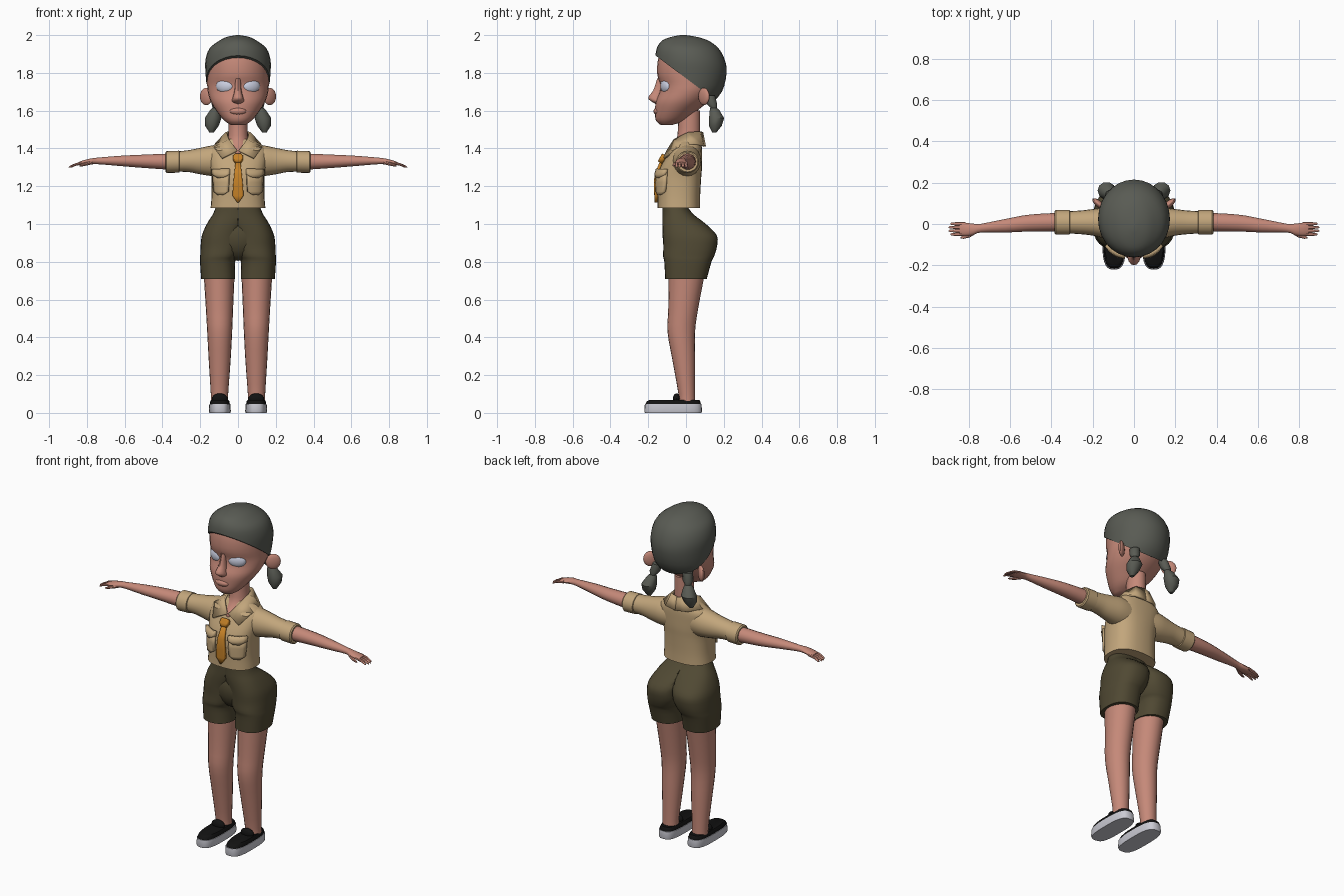
import bpy, bmesh, math
from mathutils import Matrix, Vector

cube = bpy.data.objects.get("Cube")
if cube:
    bpy.data.objects.remove(cube, do_unlink=True)

made = []


def material(name, *rgb):
    mat = bpy.data.materials.new(name)
    mat.use_nodes = True
    mat.diffuse_color = (*rgb, 1)
    mat.node_tree.nodes["Principled BSDF"].inputs["Base Color"].default_value = (*rgb, 1)
    return mat


skin = material("skin", .56, .25, .19)
hair_grey = material("hair grey", .1, .105, .088)
khaki = material("khaki", .54, .38, .2)
olive = material("olive", .08, .066, .033)
orange = material("orange", .56, .22, .02)
black = material("black", .006, .006, .006)
sole_white = material("sole white", .6, .6, .66)
eye_white = material("eye white", .6, .63, .76)


def finish(name, mat, bm, mirror=False, thickness=0):
    bmesh.ops.recalc_face_normals(bm, faces=bm.faces)
    mesh = bpy.data.meshes.new(name)
    bm.to_mesh(mesh)
    bm.free()
    mesh.materials.append(mat)
    obj = bpy.data.objects.new(name, mesh)
    bpy.context.scene.collection.objects.link(obj)
    if thickness:
        solid = obj.modifiers.new("Thickness", 'SOLIDIFY')
        solid.thickness, solid.offset = thickness, 0
    if mirror:
        mod = obj.modifiers.new("Mirror", 'MIRROR')
        mod.use_mirror_merge = False
    made.append(obj)
    return obj


def refine(rows, steps=3):
    """Catmull-Rom interpolation between the given sections."""
    out = []
    last = len(rows) - 1
    for i in range(last):
        a, b, c, d = (rows[max(0, i - 1)], rows[i], rows[i + 1], rows[min(last, i + 2)])
        for s in range(steps):
            t = s / steps
            out.append([q + t / 2 * (r - p + t * (2 * p - 5 * q + 4 * r - w + t * (3 * (q - r) + w - p)))
                        for p, q, r, w in zip(a, b, c, d)])
    return out + [list(rows[-1])]


def loft_mesh(rows, axis='z', power=2, sides=20, clamp=False):
    """Skin sections (position, centre u, centre v, radius u, radius v) along an axis."""
    bm = bmesh.new()
    rings = []
    for t, cu, cv, ru, rv in rows:
        ring = []
        for k in range(sides):
            angle = math.tau * k / sides
            c, s = math.cos(angle), math.sin(angle)
            u = cu + ru * math.copysign(abs(c) ** (2 / power), c)
            v = cv + rv * math.copysign(abs(s) ** (2 / power), s)
            if clamp:
                u = max(u, 0)
            ring.append(bm.verts.new((u, v, t) if axis == 'z' else (t, u, v)))
        rings.append(ring)
    for low, high in zip(rings, rings[1:]):
        for k in range(sides):
            n = (k + 1) % sides
            bm.faces.new((low[k], low[n], high[n], high[k]))
    bm.faces.new(rings[0])
    bm.faces.new(rings[-1])
    return bm


def loft(name, mat, rows, mirror=False, **shape):
    return finish(name, mat, loft_mesh(rows, **shape), mirror)


def depth_rows(rows):
    """Turn (z, front y, back y, half width) into loft sections."""
    return [(z, 0, (f + b) / 2, w, (b - f) / 2) for z, f, b, w in rows]


def ellipsoid(name, mat, centre, radii, turn=0, mirror=False):
    bm = bmesh.new()
    place = Matrix.Translation(centre) @ Matrix.Rotation(turn, 4, 'Z') @ Matrix.Diagonal((*radii, 1))
    bmesh.ops.create_uvsphere(bm, u_segments=16, v_segments=10, radius=1, matrix=place)
    return finish(name, mat, bm, mirror)


# Head, face and neck
loft("head", skin, refine(depth_rows([
    (1.525, -.135, -.07, .04), (1.55, -.16, 0, .075), (1.6, -.163, .06, .115),
    (1.65, -.16, .12, .145), (1.7, -.14, .16, .16), (1.74, -.137, .175, .163),
    (1.79, -.152, .19, .163), (1.86, -.15, .19, .16), (1.92, -.13, .16, .135),
    (1.97, -.08, .1, .07)])), sides=28)
loft("nose", skin, refine(depth_rows([
    (1.635, -.16, -.12, .015), (1.65, -.185, -.12, .032), (1.67, -.2, -.12, .028),
    (1.71, -.172, -.11, .018), (1.77, -.153, -.11, .014)])), sides=12)
ellipsoid("lips", skin, (0, -.15, 1.597), (.045, .022, .02))
ellipsoid("eyes", eye_white, (.07, -.108, 1.73), (.05, .022, .038), .4, True)
ellipsoid("ears", skin, (.168, .095, 1.675), (.042, .016, .046), .7, True)
loft("neck", skin, refine(depth_rows([
    (1.37, -.1, .06, .03), (1.39, -.096, .06, .05), (1.42, -.066, .07, .06),
    (1.47, -.045, .075, .052), (1.6, -.04, .075, .05)])))

# Hair cap, trimmed along a sloping hairline
bm = loft_mesh(refine(depth_rows([
    (1.62, -.15, .12, .14), (1.7, -.155, .19, .162), (1.8, -.163, .215, .172),
    (1.87, -.163, .205, .172), (1.93, -.155, .172, .15), (1.97, -.128, .12, .1),
    (1.99, -.08, .06, .06), (2, -.03, 0, .01)])), sides=28)
cut = bmesh.ops.bisect_plane(bm, geom=bm.verts[:] + bm.edges[:] + bm.faces[:], clear_outer=True,
                             plane_co=(0, -.155, 1.887), plane_no=(0, -.19, -.255))
bmesh.ops.edgenet_fill(bm, edges=[e for e in cut["geom_cut"] if isinstance(e, bmesh.types.BMEdge)])
finish("hair", hair_grey, bm)
loft("pigtails", hair_grey, [
    (1.485, .14, .15, .012, .012), (1.52, .138, .155, .036, .036), (1.56, .132, .162, .044, .042),
    (1.6, .122, .152, .028, .028), (1.615, .116, .146, .018, .018), (1.635, .11, .138, .03, .028),
    (1.68, .1, .125, .028, .03)], True, sides=10)

# Shirt
CHEST_POWER = 2.5
chest_rows = refine(depth_rows([
    (1.085, -.15, .075, .145), (1.15, -.15, .075, .14), (1.24, -.152, .08, .14),
    (1.29, -.14, .084, .146), (1.34, -.115, .085, .155), (1.39, -.085, .085, .155),
    (1.42, -.06, .082, .125), (1.45, -.04, .078, .065)]))
loft("shirt", khaki, chest_rows, power=CHEST_POWER, sides=28)
loft("sleeves", khaki, refine([
    (.06, .005, 1.335, .07, .085), (.13, .005, 1.335, .075, .082), (.2, .008, 1.333, .064, .07),
    (.26, .008, 1.333, .057, .058), (.33, .008, 1.33, .053, .053)]), True, axis='x')
loft("cuffs", khaki, [
    (.308, .008, 1.33, .05, .05), (.312, .008, 1.33, .06, .058), (.378, .008, 1.328, .06, .058),
    (.384, .008, 1.328, .054, .052)], True, axis='x')

# Collar, a folded strip around the neck
inner = [(.004, -.098, 1.388), (.046, -.062, 1.445), (.062, .01, 1.482), (.045, .07, 1.488), (0, .085, 1.485)]
outer = [(.085, -.116, 1.348), (.125, -.04, 1.402), (.118, .04, 1.422), (.07, .09, 1.415), (0, .1, 1.41)]
bm = bmesh.new()
pairs = [(bm.verts.new(a), bm.verts.new(b)) for a, b in zip(inner, outer)]
for (a, b), (c, d) in zip(pairs, pairs[1:]):
    bm.faces.new((a, b, d, c))
finish("collar", khaki, bm, True, .012)


def chest_front(x, z):
    """Front y of the shirt at a given place."""
    for low, high in zip(chest_rows, chest_rows[1:]):
        if low[0] <= z <= high[0]:
            t = (z - low[0]) / (high[0] - low[0])
            _, _, cy, w, d = [a + t * (b - a) for a, b in zip(low, high)]
            return cy - d * (1 - min(1, abs(x) / w) ** CHEST_POWER) ** (1 / CHEST_POWER)


def chest_plate(name, mat, rows, lift, mirror=False, columns=6):
    """Raised piece that follows the shirt; rows are (z, x from, x to)."""
    bm = bmesh.new()
    grid = []
    for z, start, end in rows:
        xs = [start + (end - start) * k / columns for k in range(columns + 1)]
        grid.append([bm.verts.new((x, chest_front(x, z) - lift / 2, z)) for x in xs])
    for low, high in zip(grid, grid[1:]):
        for k in range(columns):
            bm.faces.new((low[k], low[k + 1], high[k + 1], high[k]))
    finish(name, mat, bm, mirror, lift)


chest_plate("pockets", khaki, [(1.155, .075, .105), (1.172, .05, .125), (1.22, .047, .128),
                               (1.27, .046, .13)], .014, True)
chest_plate("pocket_flaps", khaki, [(1.245, .078, .098), (1.262, .043, .131), (1.29, .043, .132)], .022, True)
chest_plate("tie_blade", orange, [(1.113, -.003, .003), (1.15, -.029, .029), (1.2, -.026, .026),
                                  (1.26, -.02, .02), (1.335, -.012, .012)], .018)
chest_plate("tie_knot", orange, [(1.325, -.014, .014), (1.342, -.026, .026), (1.357, -.025, .025),
                                 (1.366, -.015, .015)], .028)

# Arms and hands
loft("arms", skin, refine([
    (.34, .01, 1.33, .045, .045), (.5, .005, 1.332, .041, .036), (.62, -.008, 1.334, .033, .028),
    (.74, -.02, 1.334, .021, .018), (.78, -.026, 1.331, .028, .016), (.82, -.026, 1.325, .032, .012),
    (.845, -.025, 1.32, .027, .008)]), True, axis='x', sides=14)
for finger in range(4):
    y = -.05 + finger * .017
    tip = .895 - .008 * abs(finger - 1.5)
    loft("finger_%s" % "abcd"[finger], skin, [
        (.815, y, 1.325, .008, .008), (.86, y, 1.315, .008, .007), (tip, y, 1.303, .006, .005),
        (tip + .006, y, 1.3, .002, .002)], True, axis='x', sides=8)
loft("thumbs", skin, [
    (.765, -.035, 1.328, .012, .01), (.795, -.055, 1.32, .01, .009), (.825, -.064, 1.312, .008, .007),
    (.84, -.066, 1.308, .003, .003)], True, axis='x', sides=8)

# Shorts, each half flattened against the middle
loft("shorts", olive, refine([
    (.71, .105, 0, .09, .11), (.8, .108, .01, .093, .125), (.83, .1, .014, .1, .135),
    (.88, .088, .022, .11, .142), (.94, .08, .02, .111, .143), (1, .05, -.01, .115, .115),
    (1.05, .012, -.042, .122, .083), (1.09, 0, -.058, .117, .067)]),
    True, power=2.4, sides=28, clamp=True)
ellipsoid("shorts_front", olive, (0, -.03, .935), (.14, .094, .13))

# Legs
loft("legs", skin, refine([
    (.05, .098, .005, .046, .045), (.1, .098, .004, .046, .044), (.28, .097, -.012, .058, .06),
    (.43, .097, -.025, .066, .073), (.55, .098, -.015, .072, .079), (.76, .1, .006, .083, .098)]), True)

# Shoes
loft("soles", sole_white, [
    (0, .096, -.068, .055, .15), (.008, .096, -.068, .058, .153), (.046, .096, -.068, .056, .15)],
    True, power=3, sides=28)
loft("shoe_uppers", black, [
    (.045, .096, -.068, .053, .147), (.06, .096, -.066, .051, .142), (.068, .096, -.062, .046, .132)],
    True, power=3, sides=28)
ellipsoid("shoe_tongues", black, (.097, -.05, .075), (.042, .02, .028), 0, True)

# Smooth shading with crisp edges
bpy.ops.object.select_all(action='DESELECT')
for obj in made:
    obj.select_set(True)
bpy.context.view_layer.objects.active = made[0]
bpy.ops.object.shade_smooth_by_angle(angle=math.radians(40))
